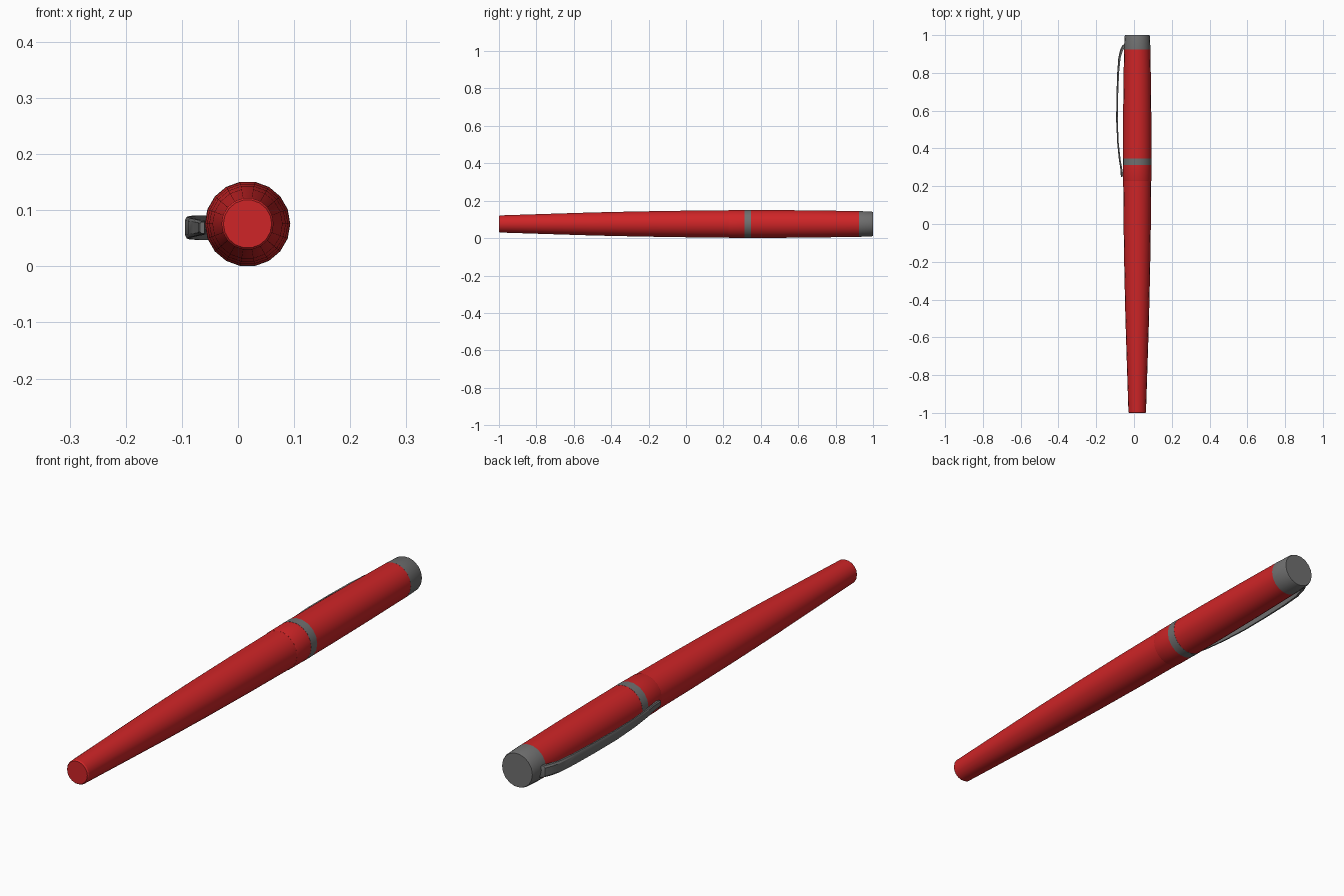
import bpy, bmesh, math

if "Cube" in bpy.data.objects:
    bpy.data.objects.remove(bpy.data.objects["Cube"])

CX, CZ, SIDES = 0.017, 0.0757, 18   # pen axis position, number of sides


def material(name, rgb):
    m = bpy.data.materials.new(name)
    m.diffuse_color = (*rgb, 1)
    m.use_nodes = True
    m.node_tree.nodes["Principled BSDF"].inputs["Base Color"].default_value = m.diffuse_color
    return m


RED = material("red lacquer", (0.62, 0.018, 0.02))
GREY = material("grey metal", (0.16, 0.16, 0.16))


def finish(name, bm, mat, angle=30):
    bmesh.ops.recalc_face_normals(bm, faces=bm.faces)
    me = bpy.data.meshes.new(name)
    bm.to_mesh(me)
    bm.free()
    me.materials.append(mat)
    ob = bpy.data.objects.new(name, me)
    bpy.context.collection.objects.link(ob)
    bpy.ops.object.select_all(action='DESELECT')
    ob.select_set(True)
    bpy.context.view_layer.objects.active = ob
    bpy.ops.object.shade_smooth_by_angle(angle=math.radians(angle))
    return ob


def loft(name, rings, mat):
    """Skin a list of closed point rings and cap both ends."""
    bm = bmesh.new()
    vs = [[bm.verts.new(p) for p in r] for r in rings]
    n = len(vs[0])
    for a, b in zip(vs, vs[1:]):
        for i in range(n):
            j = (i + 1) % n
            bm.faces.new((a[i], a[j], b[j], b[i]))
    bm.faces.new(vs[0])
    bm.faces.new(vs[-1])
    return finish(name, bm, mat)


def turned(name, profile, mat):
    """Round part along y from (y, radius) pairs."""
    step = 2 * math.pi / SIDES
    loft(name, [[(CX + r * math.cos(i * step), y, CZ + r * math.sin(i * step))
                 for i in range(SIDES)] for y, r in profile], mat)


# Tapering barrel
turned("barrel", [(-1, 0.043), (-0.995, 0.0465), (-0.75, 0.0545), (-0.5, 0.0625),
                  (-0.25, 0.0682), (0, 0.0722), (0.228, 0.0742)], RED)
# Cap: lower lip, metal band, main sleeve, metal end
turned("cap_lip", [(0.228, 0.0745), (0.231, 0.0755), (0.312, 0.0757)], RED)
turned("cap_band", [(0.312, 0.0762), (0.348, 0.0762)], GREY)
turned("cap_sleeve", [(0.348, 0.0757), (0.5, 0.0752), (0.7, 0.0733), (0.925, 0.0698)], RED)
turned("cap_end", [(0.925, 0.07), (0.994, 0.067), (1, 0.0645)], GREY)

# Bowed pocket clip: (y, outer x, inner x, half width)
path = [(0.955, -0.046, -0.036, 0.022), (0.945, -0.063, -0.045, 0.022),
        (0.92, -0.074, -0.058, 0.022), (0.88, -0.083, -0.071, 0.0215),
        (0.80, -0.089, -0.079, 0.021), (0.68, -0.093, -0.084, 0.020),
        (0.55, -0.0945, -0.086, 0.019), (0.43, -0.089, -0.081, 0.017),
        (0.34, -0.080, -0.071, 0.015), (0.29, -0.072, -0.062, 0.013),
        (0.265, -0.071, -0.058, 0.012), (0.25, -0.068, -0.060, 0.010)]
rings = []
for y, xo, xi, w in path:
    xm = xo + 0.35 * (xi - xo)
    rings.append([(x, y, 0.069 + z) for x, z in
                  ((xi, -w), (xm, -w), (xo, -0.7 * w), (xo, 0.7 * w), (xm, w), (xi, w))])
loft("pocket_clip", rings, GREY)
